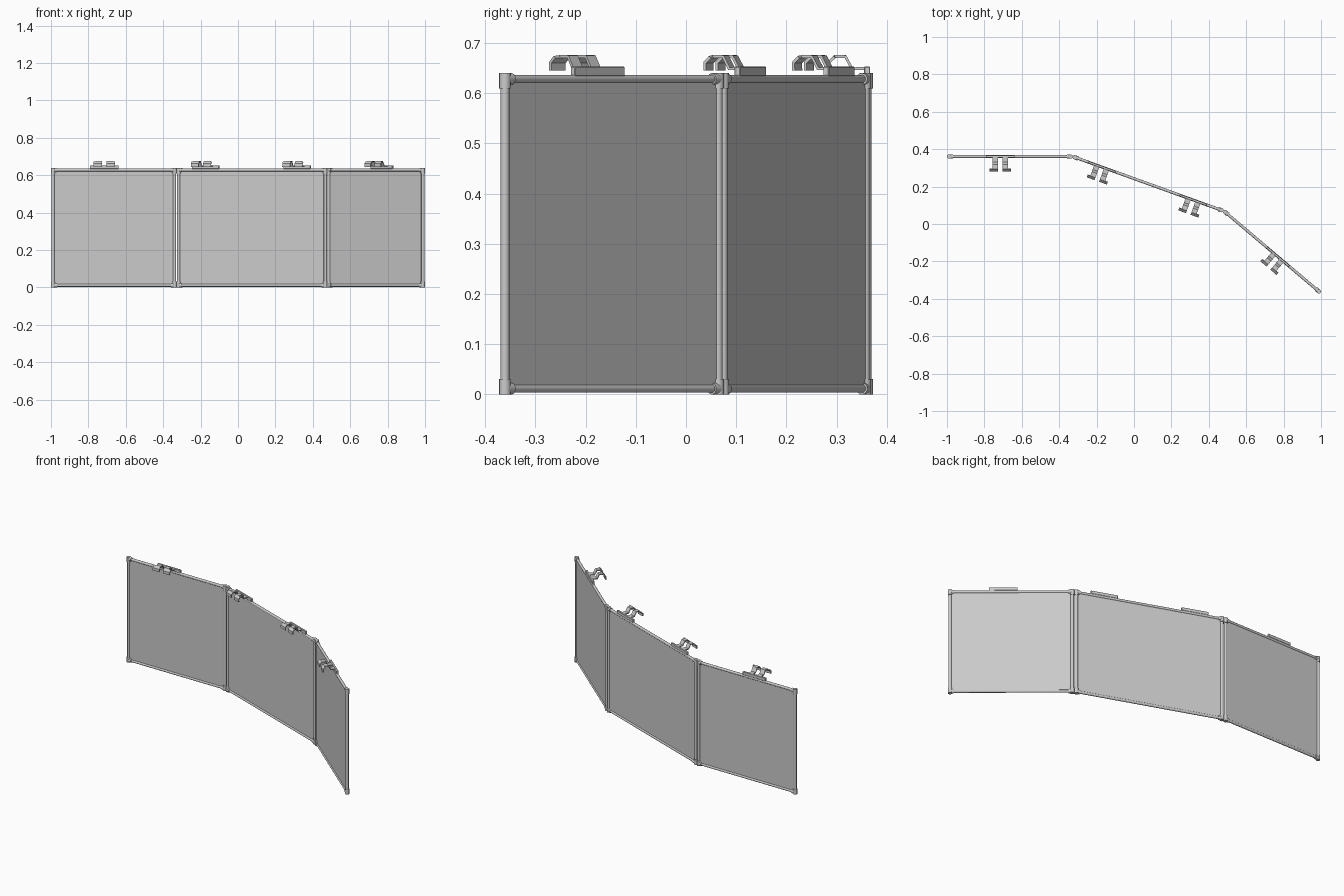
import bpy, bmesh, math
from mathutils import Matrix, Vector

if "Cube" in bpy.data.objects:
    bpy.data.objects.remove(bpy.data.objects["Cube"])

HEIGHT, POST_R, CAP_R, CAP_LEN = 0.64, 0.0088, 0.0115, 0.031


def finish(name, bm, frame, smooth=True):
    """Turn a bmesh into an object placed in a panel's frame."""
    bmesh.ops.recalc_face_normals(bm, faces=bm.faces)
    me = bpy.data.meshes.new(name)
    bm.to_mesh(me)
    bm.free()
    ob = bpy.data.objects.new(name, me)
    bpy.context.collection.objects.link(ob)
    ob.matrix_world = frame
    if smooth:
        bpy.ops.object.select_all(action='DESELECT')
        ob.select_set(True)
        bpy.context.view_layer.objects.active = ob
        bpy.ops.object.shade_smooth_by_angle(angle=math.radians(35))
    return ob


def tube(bm, a, b, r):
    """Capped 20-sided cylinder from a to b."""
    a, b = Vector(a), Vector(b)
    rot = (b - a).to_track_quat('Z', 'Y').to_matrix().to_4x4()
    bmesh.ops.create_cone(bm, cap_ends=True, segments=20, radius1=r, radius2=r,
                          depth=(b - a).length,
                          matrix=Matrix.Translation((a + b) / 2) @ rot)


def box(bm, lo, hi):
    lo, hi = Vector(lo), Vector(hi)
    size = hi - lo
    bmesh.ops.create_cube(bm, size=1, matrix=Matrix.Translation((lo + hi) / 2)
                          @ Matrix.Diagonal((*size, 1)))


def clip(name, frame, x):
    # mounting strip along the top rail
    bm = bmesh.new()
    box(bm, (x - .077, -.006, .634), (x + .077, .006, .653))
    base = finish(name + "_strip", bm, frame, False)
    bev = base.modifiers.new("bevel", 'BEVEL')
    bev.width = .0015

    # two arched arms with flared front feet: (forward, height, outer edge)
    path = [(0, .649, .042), (.03, .649, .042), (.043, .673, .042),
            (.064, .673, .042), (.065, .672, .057), (.076, .661, .057),
            (.076, .645, .057)]
    bm = bmesh.new()
    for side in (-1, 1):
        rows = [[bm.verts.new((x + side * w, -d, z)) for w in (.013, out)]
                for d, z, out in path]
        for p, q in zip(rows, rows[1:]):
            bm.faces.new((p[0], p[1], q[1], q[0]))
    arms = finish(name + "_arms", bm, frame, False)
    sol = arms.modifiers.new("thickness", 'SOLIDIFY')
    sol.thickness, sol.offset = .006, 0


def panel(name, start, end, clip_xs):
    start, end = Vector((*start, 0)), Vector((*end, 0))
    run = end - start
    length = run.length
    frame = Matrix.Translation(start) @ Matrix.Rotation(math.atan2(run.y, run.x), 4, 'Z')
    low, high = CAP_R, HEIGHT - CAP_R

    # flat screen sheet
    bm = bmesh.new()
    box(bm, (0, -.003, low), (length, .003, high))
    finish(name + "_screen", bm, frame, False)

    # round posts and rails
    bm = bmesh.new()
    for x in (0, length):
        tube(bm, (x, 0, low), (x, 0, high), POST_R)
    for z in (low, high):
        tube(bm, (0, 0, z), (length, 0, z), POST_R - .001)
    finish(name + "_frame", bm, frame)

    # elbow sleeves at the four corners
    bm = bmesh.new()
    for x, sx in ((0, 1), (length, -1)):
        for z, sz in ((low, 1), (high, -1)):
            tube(bm, (x, 0, z - sz * CAP_R), (x, 0, z + sz * (CAP_LEN - CAP_R)), CAP_R)
            tube(bm, (x, 0, z), (x + sx * (CAP_LEN - CAP_R), 0, z), CAP_R)
    finish(name + "_corners", bm, frame)

    # clips, placed by world x of their centre
    for i, wx in enumerate(clip_xs):
        clip(f"{name}_clip_{i + 1}", frame, (wx - start.x) / run.x * length)


panel("left_panel", (-.9885, .3605), (-.339, .3605), [-.715])
panel("middle_panel", (-.317, .357), (.467, .074), [-.172, .317])
panel("right_panel", (.487, .064), (.9885, -.3605), [.77])
